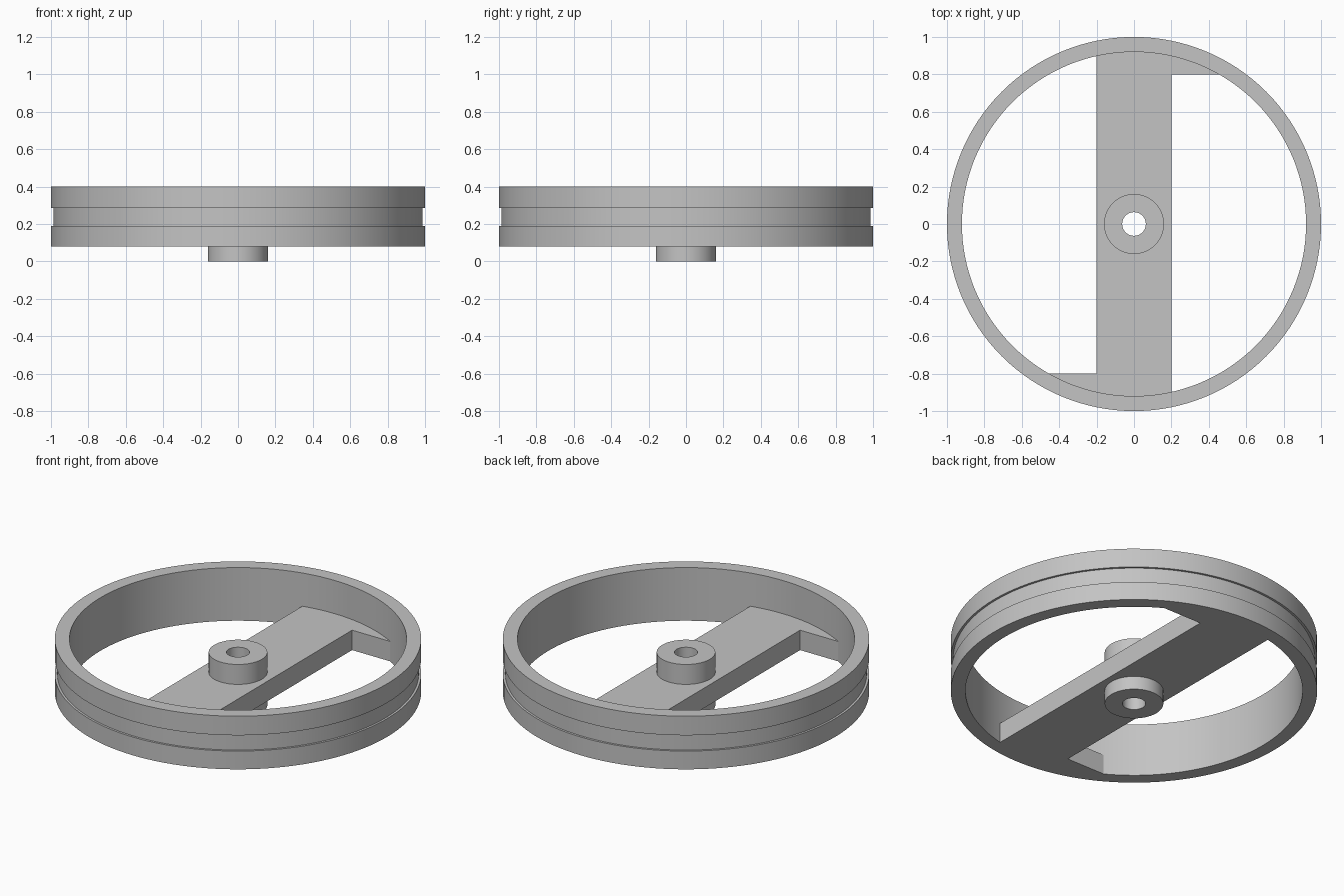
import bpy
import bmesh
import math
from mathutils import Matrix

SEGMENTS = 128
RIM_INNER = 0.92
HUB_RADIUS = 0.16
BASE = 0.08

old = bpy.data.objects.get("Cube")
if old:
    bpy.data.objects.remove(old)

grey = bpy.data.materials.new("plain grey")
grey.use_nodes = True
colour = (0.55, 0.55, 0.55, 1)
grey.diffuse_color = colour
grey.node_tree.nodes["Principled BSDF"].inputs["Base Color"].default_value = colour


def finish(name, bm):
    bmesh.ops.recalc_face_normals(bm, faces=bm.faces)
    mesh = bpy.data.meshes.new(name)
    bm.to_mesh(mesh)
    bm.free()
    mesh.materials.append(grey)
    obj = bpy.data.objects.new(name, mesh)
    bpy.context.collection.objects.link(obj)
    bpy.ops.object.select_all(action="DESELECT")
    obj.select_set(True)
    bpy.context.view_layer.objects.active = obj
    bpy.ops.object.shade_smooth_by_angle(angle=math.radians(30))
    return obj


def lathe(name, profile):
    """Turn a closed (radius, height) profile around the z axis."""
    bm = bmesh.new()
    verts = [bm.verts.new((r, 0, z)) for r, z in profile]
    edges = [bm.edges.new((v, verts[i - 1])) for i, v in enumerate(verts)]
    bmesh.ops.spin(bm, geom=verts + edges, cent=(0, 0, 0), axis=(0, 0, 1),
                   angle=math.tau, steps=SEGMENTS, use_merge=True)
    bmesh.ops.remove_doubles(bm, verts=bm.verts, dist=0.0001)
    return finish(name, bm)


def arc(radius, start, end, steps):
    angles = [start + (end - start) * i / steps for i in range(steps + 1)]
    return [(radius * math.cos(a), radius * math.sin(a)) for a in angles]


# Rim with a shallow groove around the outside
lathe("rim", [(RIM_INNER, BASE), (1, BASE), (1, 0.19), (0.987, 0.19),
              (0.987, 0.285), (1, 0.285), (1, 0.4), (RIM_INNER, 0.4)])

# Hub with a through bore
lathe("hub", [(0.063, 0), (HUB_RADIUS, 0), (HUB_RADIUS, 0.32), (0.063, 0.32)])

# Crossbar: half an outline with a corner web, repeated by a half turn
half_width, web_y = 0.2, 0.8
reach = RIM_INNER + 0.001
outline = [(half_width, 0), (half_width, web_y)]
outline += arc(reach, math.asin(web_y / reach), math.acos(-half_width / reach), 24)
outline += [(-half_width, 0)]
outline += arc(HUB_RADIUS, math.pi, 0, SEGMENTS // 2)

bm = bmesh.new()
for turn in (0, math.pi):
    spin = Matrix.Rotation(turn, 4, "Z")
    face = bm.faces.new([bm.verts.new((x, y, BASE)) for x, y in outline])
    bmesh.ops.transform(bm, matrix=spin, verts=face.verts)
bmesh.ops.remove_doubles(bm, verts=bm.verts, dist=0.0001)
solid = bmesh.ops.extrude_face_region(bm, geom=bm.faces[:], use_keep_orig=True)
top = [v for v in solid["geom"] if isinstance(v, bmesh.types.BMVert)]
bmesh.ops.translate(bm, vec=(0, 0, 0.12), verts=top)
finish("crossbar", bm)
